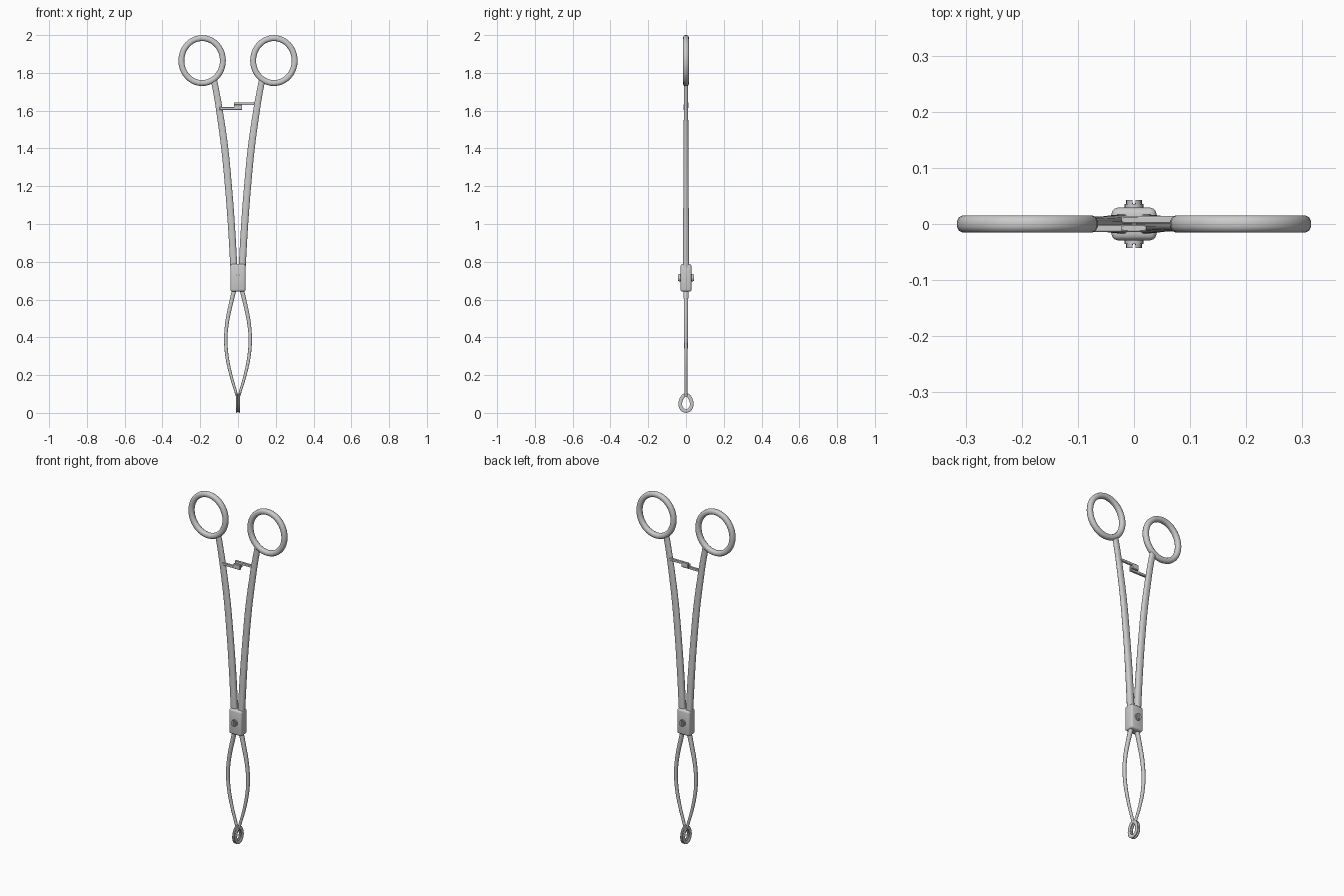
import bpy, bmesh, math
from mathutils import Vector

if "Cube" in bpy.data.objects:
    bpy.data.objects.remove(bpy.data.objects["Cube"])


def finish(name, bm, angle=40):
    bmesh.ops.recalc_face_normals(bm, faces=bm.faces)
    me = bpy.data.meshes.new(name)
    bm.to_mesh(me)
    bm.free()
    ob = bpy.data.objects.new(name, me)
    bpy.context.collection.objects.link(ob)
    bpy.ops.object.select_all(action='DESELECT')
    ob.select_set(True)
    bpy.context.view_layer.objects.active = ob
    bpy.ops.object.shade_smooth_by_angle(angle=math.radians(angle))
    return ob


def spline(rows, steps=5):
    # Catmull-Rom through rows of (u, z, half width, half depth)
    r = [Vector(p) for p in rows]
    r = [2 * r[0] - r[1]] + r + [2 * r[-1] - r[-2]]
    out = []
    for i in range(1, len(r) - 2):
        a, b, c, d = r[i - 1:i + 3]
        for k in range(steps):
            t = k / steps
            out.append(0.5 * (2 * b + (c - a) * t + (2 * a - 5 * b + 4 * c - d) * t * t
                              + (3 * b - a - 3 * c + d) * t ** 3))
    return out + [r[-2]]


def sweep(name, rows, place, closed=False, sides=12, power=0.75):
    # sweeps a rounded section along a planar path; place(u, v, z) maps to space
    bm = bmesh.new()
    n, rings = len(rows), []
    for i, (u, z, w, d) in enumerate(rows):
        p = rows[(i - 1) % n] if closed or i else rows[0]
        q = rows[(i + 1) % n] if closed or i < n - 1 else rows[-1]
        t = Vector((q[0] - p[0], q[1] - p[1])).normalized()
        ring = []
        for k in range(sides):
            a = 2 * math.pi * (k + 0.5) / sides
            c, s = math.cos(a), math.sin(a)
            c = math.copysign(abs(c) ** power, c) * w
            s = math.copysign(abs(s) ** power, s) * d
            ring.append(bm.verts.new(place(u + t.y * c, s, z - t.x * c)))
        rings.append(ring)
    for i in range(n if closed else n - 1):
        a, b = rings[i], rings[(i + 1) % n]
        for k in range(sides):
            m = (k + 1) % sides
            bm.faces.new((a[k], a[m], b[m], b[k]))
    if not closed:
        bm.faces.new(rings[0])
        bm.faces.new(rings[-1])
    return finish(name, bm)


def box(name, lo, hi, bevel=0.002, segments=1):
    bm = bmesh.new()
    bmesh.ops.create_cube(bm, size=1)
    lo, hi = Vector(lo), Vector(hi)
    for v in bm.verts:
        v.co = Vector([(lo[i] + hi[i]) / 2 + v.co[i] * (hi[i] - lo[i]) for i in range(3)])
    bmesh.ops.bevel(bm, geom=bm.edges[:], offset=bevel, segments=segments,
                    profile=0.5, affect='EDGES')
    return finish(name, bm)


def prism(name, outline, y0, y1):
    # extrudes an outline in the xz plane along y
    bm = bmesh.new()
    a = [bm.verts.new((x, y0, z)) for x, z in outline]
    b = [bm.verts.new((x, y1, z)) for x, z in outline]
    bm.faces.new(a)
    bm.faces.new(b)
    for i in range(len(a)):
        j = (i + 1) % len(a)
        bm.faces.new((a[i], a[j], b[j], b[i]))
    return finish(name, bm, 30)


for side, s in (("left", -1), ("right", 1)):
    xz = lambda u, v, z, s=s: (s * u, v, z)

    # finger ring
    ring = []
    for i in range(40):
        a = 2 * math.pi * i / 40
        ring.append((0.190 + 0.110 * math.cos(a), 1.865 + 0.119 * math.sin(a), 0.016, 0.016))
    sweep(side + "_finger_ring", ring, xz, closed=True, power=0.85)

    # handle shank
    shank = [(0.128, 1.765, 0.017, 0.012), (0.115, 1.70, 0.017, 0.012),
             (0.098, 1.60, 0.018, 0.012), (0.070, 1.40, 0.019, 0.013),
             (0.049, 1.18, 0.019, 0.014), (0.034, 0.98, 0.019, 0.016),
             (0.022, 0.77, 0.019, 0.017)]
    sweep(side + "_shank", spline(shank), xz)

    # bowed jaw
    jaw = [(0.018, 0.66, 0.012, 0.013), (0.035, 0.59, 0.011, 0.012),
           (0.056, 0.49, 0.010, 0.011), (0.065, 0.39, 0.009, 0.010),
           (0.057, 0.29, 0.009, 0.009), (0.035, 0.19, 0.008, 0.008),
           (0.014, 0.12, 0.007, 0.008), (0.007, 0.09, 0.006, 0.008)]
    sweep(side + "_jaw", spline(jaw), xz)

    # egg-shaped gripping loop at the tip
    loop = []
    for i in range(32):
        a = 2 * math.pi * i / 32
        y = 0.030 * math.cos(a) * (1 - 0.14 * math.sin(a))
        loop.append((y, 0.053 + 0.043 * math.sin(a), 0.010, 0.0055))
    sweep(side + "_tip_loop", loop, lambda u, v, z, s=s: (s * 0.0065 + v, u, z), closed=True)

    # ratchet arm with its toothed end block
    z0 = 1.604 if s < 0 else 1.629
    y0, y1 = (-0.014, -0.001) if s < 0 else (0.001, 0.014)
    xs = sorted((s * 0.098, -s * 0.022))
    box(side + "_ratchet_bar", (xs[0], y0, z0), (xs[1], y1, z0 + 0.015))
    box(side + "_ratchet_catch", (-0.022, y0, 1.604 if s < 0 else 1.613),
        (0.022, y1, 1.632 if s < 0 else 1.644))

# box joint with bevelled front and back
box("box_joint", (-0.040, -0.029, 0.642), (0.040, 0.029, 0.788), 0.011, 3)

# slotted pivot screw, one head on each face
for face, s in (("front", -1), ("back", 1)):
    disc = [(0.017 * math.cos(math.pi * k / 8), 0.715 + 0.020 * math.sin(math.pi * k / 8))
            for k in range(16)]
    prism(face + "_screw_base", disc, s * 0.025, s * 0.036)
    for half, h in (("left", -1), ("right", 1)):
        arc = [(h * (0.003 + 0.011 * math.cos(a)), 0.715 + 0.018 * math.sin(a))
               for a in [math.pi * (k / 8 - 0.5) for k in range(9)]]
        prism(face + "_screw_" + half + "_half", arc, s * 0.035, s * 0.043)
